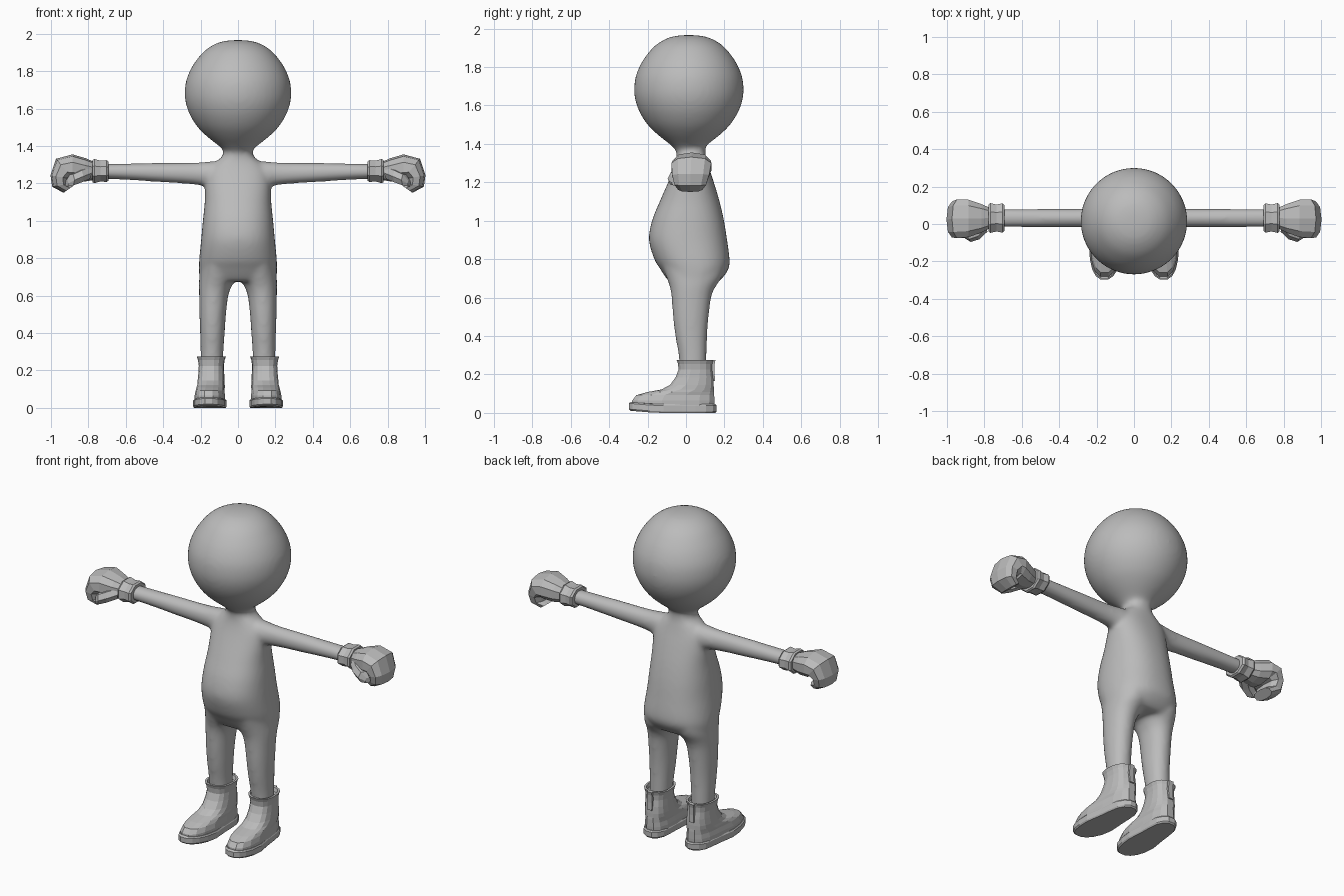
import bpy, bmesh, math
from mathutils import Vector

grey = bpy.data.materials.new("plain grey")
grey.diffuse_color = (0.5, 0.5, 0.5, 1)
X, Y, Z = Vector((1, 0, 0)), Vector((0, 1, 0)), Vector((0, 0, 1))


def ring(c, u, v, a, b, n, p=2.0, turn=0.0):
    """Superellipse loop around c in the plane of u and v."""
    pts = []
    for i in range(n):
        t = 2 * math.pi * (i + turn) / n
        cs, sn = math.cos(t), math.sin(t)
        pts.append(Vector(c) + u * (a * math.copysign(abs(cs) ** (2 / p), cs))
                   + v * (b * math.copysign(abs(sn) ** (2 / p), sn)))
    return pts


def loft(bm, rings):
    """Skin a list of loops and cap both ends."""
    loops = [[bm.verts.new(p) for p in r] for r in rings]
    n = len(loops[0])
    for r, s in zip(loops, loops[1:]):
        for i in range(n):
            bm.faces.new((r[i], r[(i + 1) % n], s[(i + 1) % n], s[i]))
    bm.faces.new(loops[0][::-1])
    bm.faces.new(loops[-1])


def dense(rows, k=4):
    """Catmull-Rom interpolation between rows of numbers."""
    out = []
    for i in range(len(rows) - 1):
        a, b, c, d = (rows[max(i - 1, 0)], rows[i], rows[i + 1],
                      rows[min(i + 2, len(rows) - 1)])
        for j in range(k):
            t = j / k
            out.append([0.5 * (2 * q + (r - p) * t + (2 * p - 5 * q + 4 * r - s) * t * t
                               + (3 * q - p - 3 * r + s) * t ** 3)
                        for p, q, r, s in zip(a, b, c, d)])
    return out + [list(rows[-1])]


def finish(name, bm, mirror=False):
    bmesh.ops.recalc_face_normals(bm, faces=bm.faces)
    me = bpy.data.meshes.new(name)
    bm.to_mesh(me)
    bm.free()
    me.materials.append(grey)
    ob = bpy.data.objects.new(name, me)
    bpy.context.collection.objects.link(ob)
    if mirror:
        m = ob.modifiers.new("mirror", 'MIRROR')
        m.use_axis[0] = True
    return ob


# ---- body: torso, head, legs and arms fused into one smooth skin
bm = bmesh.new()

# torso rows: z, half width, front y, back y
torso = [(0.675, 0.195, -0.08, 0.155), (0.70, 0.207, -0.102, 0.188),
         (0.75, 0.209, -0.135, 0.222), (0.80, 0.207, -0.165, 0.227),
         (0.90, 0.197, -0.193, 0.214), (1.0, 0.188, -0.177, 0.198),
         (1.1, 0.178, -0.137, 0.175), (1.2, 0.175, -0.093, 0.145),
         (1.26, 0.165, -0.068, 0.125), (1.31, 0.125, -0.052, 0.110),
         (1.34, 0.088, -0.049, 0.103), (1.37, 0.077, -0.049, 0.101),
         (1.42, 0.08, -0.05, 0.10)]
loft(bm, [ring((0, (f + b) / 2, z), X, Y, w, (b - f) / 2, 40, 2.3)
          for z, w, f, b in dense(torso)])

# head rows: z, radius
head = [(1.37, 0.07), (1.40, 0.102), (1.45, 0.165), (1.50, 0.215), (1.56, 0.254),
        (1.62, 0.277), (1.68, 0.285), (1.75, 0.277), (1.82, 0.248), (1.88, 0.206),
        (1.92, 0.165), (1.95, 0.112), (1.963, 0.06), (1.966, 0.015)]
loft(bm, [ring((0, 0.015, z), X, Y, r, r, 48) for z, r in dense(head)])

# leg rows: z, inner x, outer x, front y, back y
leg = [(0.12, 0.085, 0.198, -0.03, 0.105), (0.28, 0.079, 0.200, -0.036, 0.107),
       (0.40, 0.071, 0.203, -0.056, 0.110), (0.50, 0.064, 0.206, -0.068, 0.118),
       (0.60, 0.052, 0.208, -0.075, 0.131), (0.65, 0.034, 0.209, -0.083, 0.150),
       (0.70, 0.010, 0.207, -0.10, 0.183), (0.76, 0.005, 0.20, -0.12, 0.20)]
# arm rows: x, z, y half size, z half size
arm = [(0.05, 1.245, 0.07, 0.075), (0.14, 1.247, 0.064, 0.072),
       (0.20, 1.251, 0.055, 0.062), (0.28, 1.254, 0.051, 0.056),
       (0.45, 1.259, 0.050, 0.050), (0.60, 1.263, 0.049, 0.044),
       (0.74, 1.265, 0.049, 0.040)]
for s in (1, -1):
    loft(bm, [ring((s * (i + o) / 2, (f + b) / 2, z), X, Y, (o - i) / 2, (b - f) / 2, 32, 2.1)
              for z, i, o, f, b in dense(leg)])
    loft(bm, [ring((s * x, 0.032, z), Y, Z, a, b, 32) for x, z, a, b in dense(arm)])
body = finish("body", bm)
m = body.modifiers.new("fuse", 'REMESH')
m.mode, m.voxel_size, m.use_smooth_shade = 'VOXEL', 0.012, True
m = body.modifiers.new("soften", 'SMOOTH')
m.factor, m.iterations = 0.5, 10

# ---- wrist cuffs
bm = bmesh.new()
cuff = [(0.693, 0.055, 0.045), (0.693, 0.075, 0.056), (0.703, 0.085, 0.063),
        (0.735, 0.078, 0.060), (0.768, 0.086, 0.070), (0.778, 0.078, 0.064),
        (0.778, 0.055, 0.045)]
loft(bm, [ring((x, 0.032, 1.266), Y, Z, a, b, 8, 2, 0.5) for x, a, b in cuff])
finish("glove_cuff", bm, True)

# ---- gloves: mitten path curling downward (x, z, downward angle, thickness, y, width)
bm = bmesh.new()
fist = [(0.765, 1.266, 0, 0.045, 0.032, 0.055), (0.82, 1.272, -5, 0.060, 0.03, 0.080),
        (0.885, 1.286, 0, 0.066, 0.03, 0.104), (0.93, 1.280, 40, 0.064, 0.028, 0.108),
        (0.955, 1.235, 80, 0.046, 0.024, 0.100), (0.95, 1.190, 100, 0.042, 0.022, 0.086),
        (0.907, 1.168, 125, 0.030, 0.022, 0.066)]
rings = []
for x, z, deg, t, y, w in fist:
    a = math.radians(deg)
    rings.append(ring((x, y, z), Y, Vector((math.sin(a), 0, math.cos(a))),
                      w, t * 1.05, 10, 2.5, 0.5))
loft(bm, rings)
# thumb folded along the front of the fist
thumb = [(0.80, -0.01, 1.255, 0.035), (0.845, -0.05, 1.238, 0.037),
         (0.89, -0.067, 1.218, 0.034), (0.915, -0.06, 1.20, 0.018)]
loft(bm, [ring((x, y, z), Vector((0.5, 0.85, 0)), Z, r, r, 6) for x, y, z, r in thumb])
finish("glove", bm, True)


# ---- boots
def boot_ring(z, f, b, w, n=16, p=2.5, waist=0.0):
    """Horizontal outline from front y to back y, toes turned slightly outward."""
    pts = ring((0.143, (f + b) / 2, z), X, Y, w, (b - f) / 2, n, p, 0.5)
    for q in pts:
        pinch = 1 - waist * math.exp(-((q.y - 0.01) / 0.07) ** 2)
        q.x = 0.143 + (q.x - 0.143) * pinch + 0.045 * (0.04 - q.y)
    return pts


bm = bmesh.new()
upper = [(0.03, -0.285, 0.150, 0.083), (0.065, -0.283, 0.151, 0.083),
         (0.092, -0.262, 0.150, 0.078), (0.108, -0.205, 0.149, 0.075),
         (0.122, -0.130, 0.147, 0.073), (0.145, -0.085, 0.146, 0.072),
         (0.185, -0.056, 0.143, 0.069), (0.225, -0.040, 0.137, 0.067),
         (0.255, -0.043, 0.138, 0.071), (0.275, -0.050, 0.143, 0.078),
         (0.275, -0.038, 0.130, 0.066), (0.255, -0.032, 0.122, 0.060)]
loft(bm, [boot_ring(*r, waist=0.08 if r[0] < 0.1 else 0) for r in upper])
finish("boot_upper", bm, True)

# soles with a narrowed arch and slight toe spring
bm = bmesh.new()
rings = [boot_ring(z, f, b, w, 20, 2.4, 0.16) for z, f, b, w in
         [(0.0, -0.290, 0.155, 0.086), (0.008, -0.300, 0.162, 0.091),
          (0.038, -0.300, 0.162, 0.091), (0.045, -0.290, 0.155, 0.086)]]
for r in rings:
    for q in r:
        q.z += 0.012 * max(0, (-q.y - 0.16) / 0.14)
loft(bm, rings)
finish("boot_sole", bm, True)

# pull tabs on the back of the shafts
bm = bmesh.new()
tab = [(0.165, 0.145), (0.21, 0.142), (0.255, 0.143), (0.275, 0.147)]
loft(bm, [ring((0.14, y, z), X, Y, 0.022, 0.009, 4, 2, 0.5) for z, y in tab])
finish("boot_pull_tab", bm, True)
